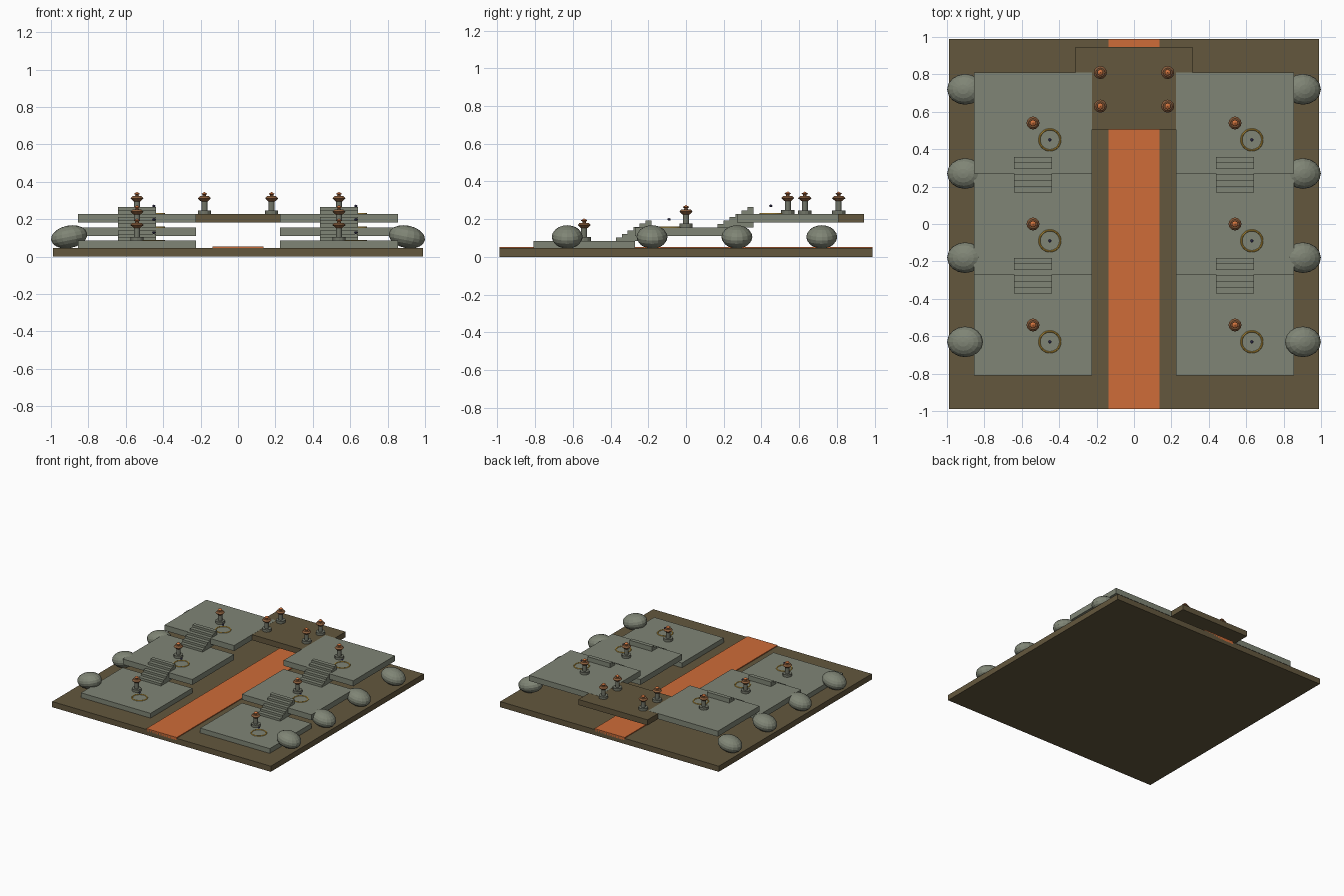
import bpy, bmesh, math
from mathutils import Matrix

if "Cube" in bpy.data.objects:
    bpy.data.objects.remove(bpy.data.objects["Cube"])


def mat(name, r, g, b):
    m = bpy.data.materials.new(name)
    m.diffuse_color = (r, g, b, 1)
    m.use_nodes = True
    m.node_tree.nodes["Principled BSDF"].inputs["Base Color"].default_value = m.diffuse_color
    return m


EARTH = mat("earth", 0.125, 0.095, 0.047)
STONE = mat("stone", 0.215, 0.235, 0.18)
LAVA = mat("orange_channel", 0.62, 0.15, 0.04)
POST = mat("lantern_stone", 0.17, 0.18, 0.14)
BRONZE = mat("bronze", 0.25, 0.11, 0.045)
FLAME = mat("flame", 0.65, 0.18, 0.05)
GOLD = mat("gold", 0.55, 0.33, 0.05)
DARK = mat("dark_marker", 0.04, 0.035, 0.1)


def finish(bm, name, material):
    me = bpy.data.meshes.new(name)
    bm.to_mesh(me)
    bm.free()
    me.materials.append(material)
    ob = bpy.data.objects.new(name, me)
    bpy.context.collection.objects.link(ob)
    return ob


def box(name, x0, x1, y0, y1, z0, z1, material):
    bm = bmesh.new()
    m = Matrix.Translation(((x0 + x1) / 2, (y0 + y1) / 2, (z0 + z1) / 2))
    m = m @ Matrix.Diagonal((x1 - x0, y1 - y0, z1 - z0, 1))
    bmesh.ops.create_cube(bm, size=1, matrix=m)
    return finish(bm, name, material)


def cone(name, x, y, z0, z1, r0, r1, material, n=12):
    bm = bmesh.new()
    bmesh.ops.create_cone(bm, cap_ends=True, segments=n, radius1=r0, radius2=r1,
                          depth=z1 - z0, matrix=Matrix.Translation((x, y, (z0 + z1) / 2)))
    return finish(bm, name, material)


def ball(name, loc, radii, material, u=16, v=10, tilt=0.0):
    bm = bmesh.new()
    m = Matrix.Translation(loc) @ Matrix.Rotation(tilt, 4, 'Y') @ Matrix.Diagonal((*radii, 1))
    bmesh.ops.create_uvsphere(bm, u_segments=u, v_segments=v, radius=1, matrix=m)
    return finish(bm, name, material)


def lantern(x, y, z):
    cone("lantern_base", x, y, z, z + 0.02, 0.035, 0.035, POST)
    cone("lantern_post", x, y, z + 0.02, z + 0.075, 0.016, 0.016, POST)
    cone("lantern_bowl", x, y, z + 0.068, z + 0.084, 0.018, 0.035, BRONZE)
    cone("lantern_rim", x, y, z + 0.084, z + 0.096, 0.035, 0.024, BRONZE)
    cone("lantern_neck", x, y, z + 0.096, z + 0.108, 0.01, 0.008, BRONZE, 8)
    ball("lantern_flame", (x, y, z + 0.108), (0.018, 0.018, 0.011), FLAME, 6, 2)


def marker(x, y, z):
    bpy.ops.mesh.primitive_torus_add(location=(x, y, z), major_radius=0.056, minor_radius=0.005,
                                     major_segments=32, minor_segments=6)
    ring = bpy.context.object
    ring.name = "marker_ring"
    ring.data.materials.append(GOLD)
    ball("marker_bead", (x, y, z + 0.043), (0.009, 0.009, 0.007), DARK, 8, 4)


# ground and central channel
box("ground", -0.99, 0.99, -0.99, 0.99, 0, 0.046, EARTH)
box("channel", -0.137, 0.137, -0.99, 0.99, 0.03, 0.053, LAVA)

# terraces, stairs, lanterns and markers on both sides
TOPS = (0.085, 0.156, 0.228)
for cx in (-0.54, 0.54):
    for i, top in enumerate(TOPS):
        cy = (i - 1) * 0.54
        box("terrace", cx - 0.315, cx + 0.315, cy - 0.27, cy + 0.27, top - 0.045, top, STONE)
        lantern(cx, cy, top)
        marker(cx + 0.09, cy - 0.09, top)
        if i < 2:
            y0 = cy + 0.168
            for k in range(6):
                box("stair_step", cx - 0.102, cx + 0.102, y0 + k * 0.0315, y0 + (k + 1) * 0.0315,
                    top, top + (k + 1) * 0.0182, STONE)

# bridge joining the upper terraces
box("bridge", -0.313, 0.313, 0.505, 0.945, 0.182, 0.2272, EARTH)
for x in (-0.18, 0.18):
    for y in (0.63, 0.81):
        lantern(x, y, 0.2272)

# boulders along the edges
for side in (-1, 1):
    for k in range(4):
        ball("boulder", (side * 0.903, -0.63 + k * 0.45, 0.106), (0.098, 0.082, 0.06),
             STONE, 16, 10, tilt=side * 0.2)
